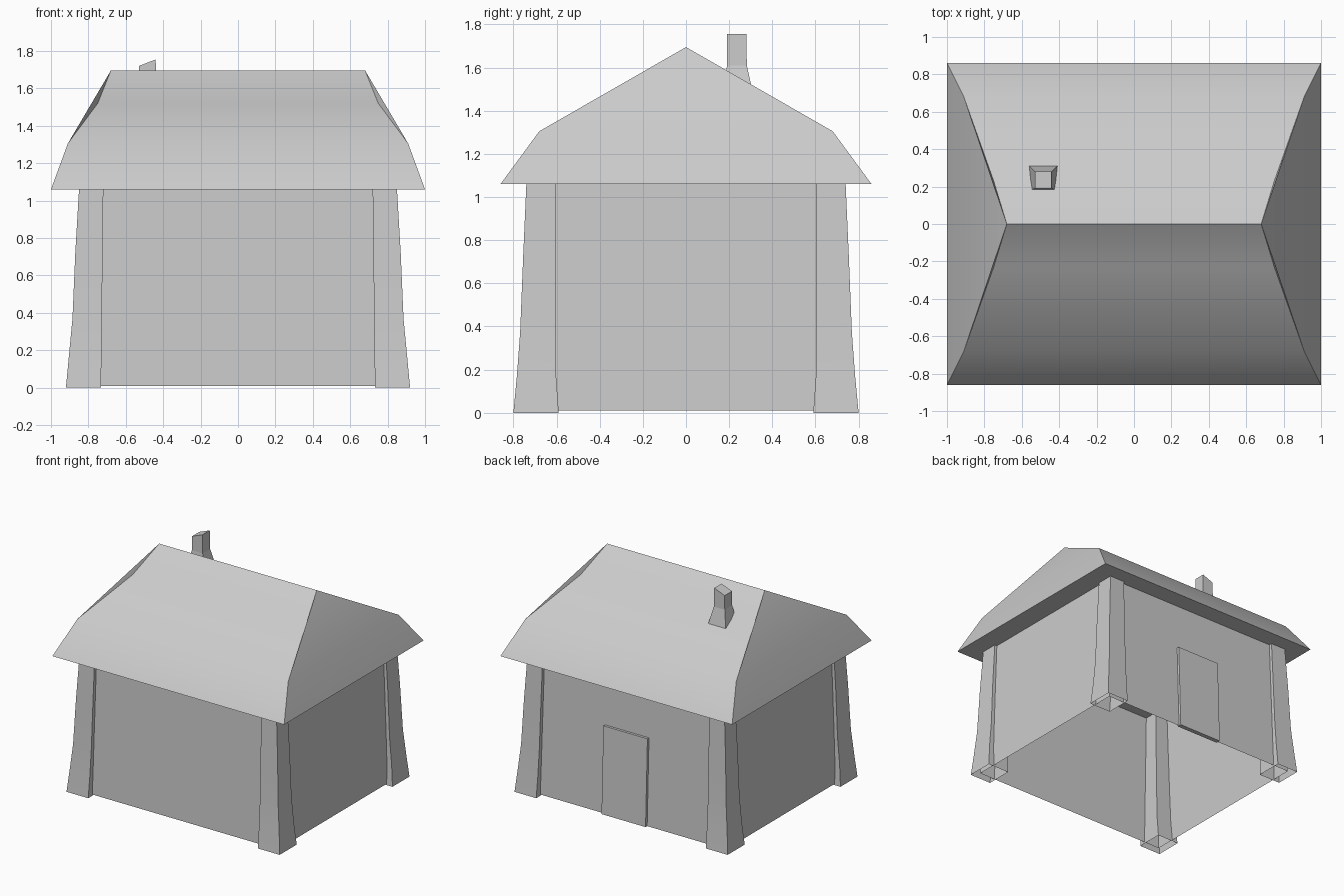
import bpy, bmesh, math

if "Cube" in bpy.data.objects:
    bpy.data.objects.remove(bpy.data.objects["Cube"])


def make(name, verts, faces, smooth=None):
    me = bpy.data.meshes.new(name)
    bm = bmesh.new()
    vs = [bm.verts.new(v) for v in verts]
    for f in faces:
        bm.faces.new([vs[i] for i in f])
    bmesh.ops.recalc_face_normals(bm, faces=bm.faces)
    bm.to_mesh(me)
    bm.free()
    ob = bpy.data.objects.new(name, me)
    bpy.context.collection.objects.link(ob)
    if smooth:
        bpy.ops.object.select_all(action='DESELECT')
        bpy.context.view_layer.objects.active = ob
        ob.select_set(True)
        bpy.ops.object.shade_smooth_by_angle(angle=math.radians(smooth))
    return ob


def tube(name, rings, caps=False, smooth=None):
    """Stack of four-sided rings, bottom to top."""
    verts = [v for r in rings for v in r]
    faces = [(4*k + i, 4*k + (i+1) % 4, 4*k + 4 + (i+1) % 4, 4*k + 4 + i)
             for k in range(len(rings) - 1) for i in range(4)]
    if caps:
        n = len(verts)
        faces += [(3, 2, 1, 0), (n-4, n-3, n-2, n-1)]
    return make(name, verts, faces, smooth)


def rect(x0, x1, y0, y1, z):
    return [(x0, y0, z), (x1, y0, z), (x1, y1, z), (x0, y1, z)]


# Roof: bent slopes front and back, creased hip ends, closed underside
half = [(1.0, .86, 1.06), (.91, .68, 1.305), (.75, .23, 1.52)]
rows = [(x, -y, z) for x, y, z in half] + [(.68, 0, 1.695)] + half[::-1]
verts = [(s * x, y, z) for s in (-1, 1) for x, y, z in rows]
faces = [(i, i + 1, i + 8, i + 7) for i in range(6)]
faces.append((0, 6, 13, 7))
for o in (0, 7):
    faces += [(o, o+1, o+5, o+6), (o+1, o+3, o+5),
              (o+1, o+2, o+3), (o+3, o+4, o+5)]
make("roof", verts, faces, 35)

# Walls: tapering shell, open below
tube("walls", [rect(-.87, .87, -.75, .75, .01),
               rect(-.83, .83, -.715, .715, 1.06)])

# Corner posts: flared at the foot, open below (z, x in/out, y in/out)
post = [(0, .733, .92, .59, .80), (.17, .73, .904, .602, .784),
        (.37, .728, .885, .604, .769), (.72, .724, .87, .605, .755),
        (1.06, .72, .85, .605, .74)]
for sx, nx in ((-1, "left"), (1, "right")):
    for sy, ny in ((-1, "front"), (1, "back")):
        tube(f"{ny}_{nx}_post",
             [rect(sx*a, sx*b, sy*c, sy*d, z) for z, a, b, c, d in post],
             smooth=30)

# Door: slab on the back wall, leaning with it
tube("door", [rect(-.19, .19, .735, .77, .01),
              rect(-.19, .19, .712, .747, .69)], caps=True)

# Chimney: flared foot, slanted top
top = [(x, y, 1.755 if x > -.5 else 1.72)
       for x, y, _ in rect(-.53, -.44, .19, .28, 0)]
tube("chimney", [rect(-.565, -.405, .172, .315, 1.46),
                 rect(-.532, -.438, .19, .282, 1.61), top], caps=True)
